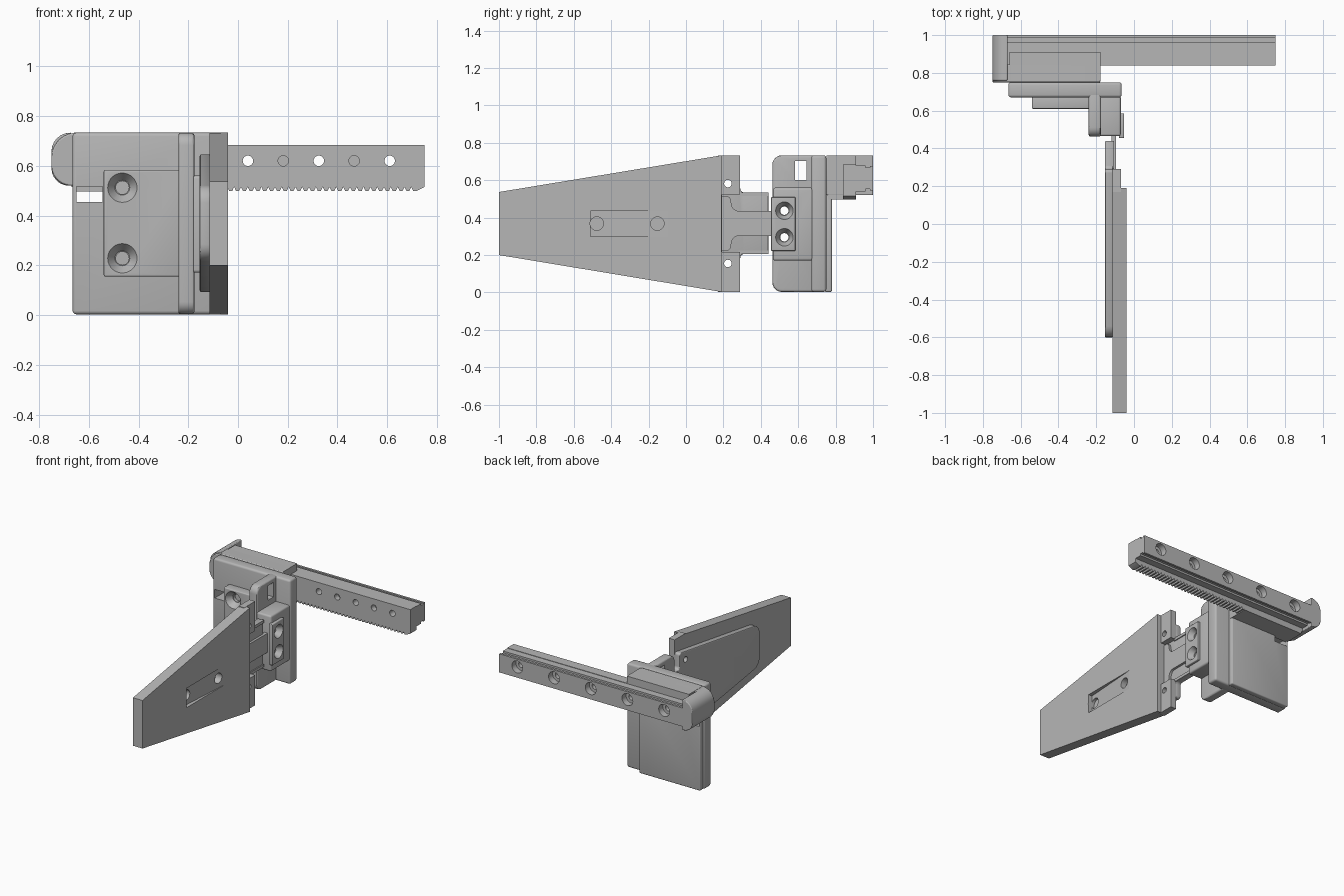
import bpy, bmesh, math
from mathutils import Vector, Matrix

cube = bpy.data.objects.get("Cube")
if cube:
    bpy.data.objects.remove(cube)

grey = bpy.data.materials.new("plain grey")
grey.use_nodes = True
COLOUR = (0.47, 0.47, 0.47, 1)
grey.diffuse_color = COLOUR
grey.node_tree.nodes["Principled BSDF"].inputs["Base Color"].default_value = COLOUR


def add(name, bm):
    bmesh.ops.recalc_face_normals(bm, faces=bm.faces)
    mesh = bpy.data.meshes.new(name)
    bm.to_mesh(mesh)
    bm.free()
    mesh.materials.append(grey)
    obj = bpy.data.objects.new(name, mesh)
    bpy.context.collection.objects.link(obj)
    return obj


def place(axis, a, b, h):
    return {"x": (h, a, b), "y": (a, h, b), "z": (a, b, h)}[axis]


def rounded(points, radii, steps=6):
    """Round the corners of a 2D outline."""
    out = []
    for i, (p, r) in enumerate(zip(points, radii)):
        p = Vector(p)
        if r == 0:
            out.append(p)
            continue
        a = p + (Vector(points[i - 1]) - p).normalized() * r
        b = p + (Vector(points[(i + 1) % len(points)]) - p).normalized() * r
        c = a + b - p
        for k in range(steps + 1):
            t = math.pi / 2 * k / steps
            out.append(c + (a - c) * math.cos(t) + (b - c) * math.sin(t))
    return out


def rect(a0, a1, b0, b1):
    return [(a0, b0), (a1, b0), (a1, b1), (a0, b1)]


def prism(name, axis, outline, lo, hi, bevel=0):
    """Extrude an outline along an axis."""
    bm = bmesh.new()
    low = [bm.verts.new(place(axis, a, b, lo)) for a, b in outline]
    high = [bm.verts.new(place(axis, a, b, hi)) for a, b in outline]
    bm.faces.new(low)
    bm.faces.new(high)
    n = len(low)
    for i in range(n):
        j = (i + 1) % n
        bm.faces.new((low[i], low[j], high[j], high[i]))
    obj = add(name, bm)
    if bevel:
        mod = obj.modifiers.new("soft edges", "BEVEL")
        mod.width, mod.segments, mod.limit_method = bevel, 3, "ANGLE"
        mod.angle_limit = math.radians(40)
    return obj


def box(name, x0, x1, y0, y1, z0, z1, bevel=0):
    return prism(name, "z", rect(x0, x1, y0, y1), z0, z1, bevel)


def cone(axis, a, b, lo, hi, r_lo, r_hi):
    """Round cutter running from lo to hi along an axis."""
    bm = bmesh.new()
    bmesh.ops.create_cone(bm, cap_ends=True, segments=28, radius1=r_lo,
                          radius2=r_hi, depth=hi - lo)
    turn = {"x": Matrix.Rotation(math.pi / 2, 4, "Y"),
            "y": Matrix.Rotation(-math.pi / 2, 4, "X")}[axis]
    bmesh.ops.transform(bm, verts=bm.verts, matrix=Matrix.Translation(
        place(axis, a, b, (lo + hi) / 2)) @ turn)
    return add("cutter", bm)


def cut(obj, cutters):
    """Subtract the cutters and keep the finished mesh."""
    for c in cutters:
        c.hide_render = True
        mod = obj.modifiers.new("cut", "BOOLEAN")
        mod.operation, mod.solver, mod.object = "DIFFERENCE", "EXACT", c
    graph = bpy.context.evaluated_depsgraph_get()
    mesh = bpy.data.meshes.new_from_object(obj.evaluated_get(graph))
    obj.modifiers.clear()
    obj.data = mesh
    for c in cutters:
        bpy.data.objects.remove(c)


# Toothed rail: front bar with teeth along its lower edge
teeth = [(-0.67, 0.683), (-0.67, 0.515)]
pitch, x = 0.0274, -0.18
while x + pitch < 0.75:
    teeth += [(x, 0.515), (x + pitch * 0.3, 0.498), (x + pitch * 0.7, 0.498)]
    x += pitch
teeth += [(0.75, 0.515), (0.75, 0.683)]
rail = prism("rail_front_bar", "y", teeth, 0.84, 0.91)
# Rail rear bar with a narrow groove above and below
rear = [(0.90, 0.54), (0.96, 0.54), (0.96, 0.553), (0.985, 0.553), (0.985, 0.545),
        (1.0, 0.545), (1.0, 0.675), (0.985, 0.675), (0.985, 0.667), (0.96, 0.667),
        (0.96, 0.68), (0.90, 0.68)]
rail_rear = prism("rail_rear_bar", "x", rear, -0.68, 0.75)
through = [0.61 - 0.285 * i for i in range(5)]
cut(rail, [cone("y", x, 0.62, 0.82, 0.93, 0.021, 0.021) for x in through]
    + [cone("y", x, 0.62, 0.82, 0.88, 0.021, 0.021) for x in (0.467, 0.182)])
cut(rail_rear, [cone("y", x, 0.62, 0.88, 1.02, 0.021, 0.021) for x in through]
    + [cone("y", x, 0.62, 0.955, 1.01, 0.042, 0.042) for x in through])

# Rail holder: body, top lip and rounded end cap
holder = rounded(rect(-0.75, -0.178, 0.52, 0.733), (0.08, 0, 0, 0.1))
prism("holder_body", "y", holder, 0.75, 0.845, 0.006)
box("holder_top_lip", -0.66, -0.178, 0.76, 0.91, 0.683, 0.733)
box("holder_bottom_lip", -0.66, -0.178, 0.76, 0.91, 0.497, 0.525)
cap = rounded(rect(-0.75, -0.67, 0.52, 0.733), (0.07, 0, 0, 0.075))
prism("holder_end_cap", "y", cap, 0.76, 1.0, 0.006)

# Mounting plate and rear panel with a rectangular opening
plate = box("mounting_plate", -0.665, -0.065, 0.67, 0.75, 0.003, 0.733, 0.014)
panel = box("rear_panel", -0.655, -0.18, 0.74, 0.78, 0.003, 0.60, 0.008)
for part in (plate, panel):
    cut(part, [box("cutter", -0.65, -0.545, 0.6, 0.85, 0.455, 0.516)])

# Raised front pad with two countersunk holes
pad = box("front_pad", -0.54, -0.22, 0.61, 0.68, 0.155, 0.583, 0.006)
cutters = []
for z in (0.228, 0.512):
    cutters += [cone("y", -0.465, z, 0.606, 0.65, 0.062, 0.03),
                cone("y", -0.465, z, 0.64, 0.672, 0.026, 0.026)]
cut(pad, cutters)

# Upright rib with a window, and the central block beside it
screws = (0.295, 0.437)
rib_shape = rounded(rect(0.462, 0.70, 0.003, 0.733), (0.05, 0, 0, 0.05))
rib = prism("upright_rib", "x", rib_shape, -0.24, -0.175, 0.012)
block = box("central_block", -0.19, -0.07, 0.465, 0.68, 0.17, 0.56, 0.012)
bracket = box("hinge_bracket", -0.08, -0.052, 0.455, 0.585, 0.222, 0.51, 0.005)
cut(rib, [box("cutter", -0.3, -0.1, 0.583, 0.645, 0.6, 0.702)]
    + [cone("x", 0.526, z, -0.3, -0.1, 0.022, 0.022) for z in screws])
for part in (block, bracket):
    cut(part, [cone("x", 0.526, z, -0.3, 0, 0.022, 0.022) for z in screws]
        + [cone("x", 0.526, z, -0.09, -0.05, 0.026, 0.048) for z in screws])

# Tapered blade with a shallow sloping recess and two blind holes
blade_shape = [(-1, 0.2), (0.19, 0.003), (0.19, 0.733), (-1, 0.537)]
blade = prism("blade", "x", blade_shape, -0.115, -0.041)
wedge = [(-0.51, -0.07), (-0.51, -0.03), (-0.1, -0.03), (-0.1, -0.042)]
cut(blade, [prism("cutter", "z", [(x, y) for y, x in wedge], 0.3, 0.436)]
    + [cone("x", y, 0.368, -0.09, 0, 0.036, 0.036) for y in (-0.477, -0.153)])

# Thinner blade root with a central notch
root = box("blade_root", -0.115, -0.07, 0.17, 0.29, 0.003, 0.733)
cut(root, [box("cutter", -0.2, 0, 0.192, 0.4, 0.215, 0.525)]
    + [cone("x", 0.224, z, -0.2, 0, 0.02, 0.02) for z in (0.155, 0.582)])

# Backing plate following the taper, with a narrower tab towards the hinge
back_shape = rounded(
    [(-0.6, 0.225), (0.29, 0.09), (0.29, 0.205), (0.44, 0.205),
     (0.44, 0.535), (0.29, 0.535), (0.29, 0.648), (-0.6, 0.512)],
    (0.06, 0.02, 0.02, 0, 0, 0.02, 0.02, 0.06))
backing = prism("backing_plate", "x", back_shape, -0.154, -0.112, 0.006)
cut(backing, [cone("x", 0.224, z, -0.2, 0, 0.02, 0.02) for z in (0.155, 0.582)])

# Hinge strap, wide at the blade, and rails along the tab edges
strap = rounded([(0.19, 0.222), (0.235, 0.222), (0.25, 0.302), (0.47, 0.302),
                 (0.47, 0.436), (0.25, 0.436), (0.235, 0.516), (0.19, 0.516)],
                (0, 0.02, 0.03, 0, 0, 0.03, 0.02, 0))
prism("hinge_strap", "x", strap, -0.12, -0.095)
for z in (0.205, 0.515):
    box("tab_edge", -0.12, -0.105, 0.28, 0.44, z, z + 0.02)

# Smooth shading with sharp edges kept, and modifiers baked for clean surfaces
for obj in list(bpy.context.collection.objects):
    if obj.type != "MESH":
        continue
    bpy.ops.object.select_all(action="DESELECT")
    obj.select_set(True)
    bpy.context.view_layer.objects.active = obj
    bpy.ops.object.shade_smooth_by_angle(angle=math.radians(30))
